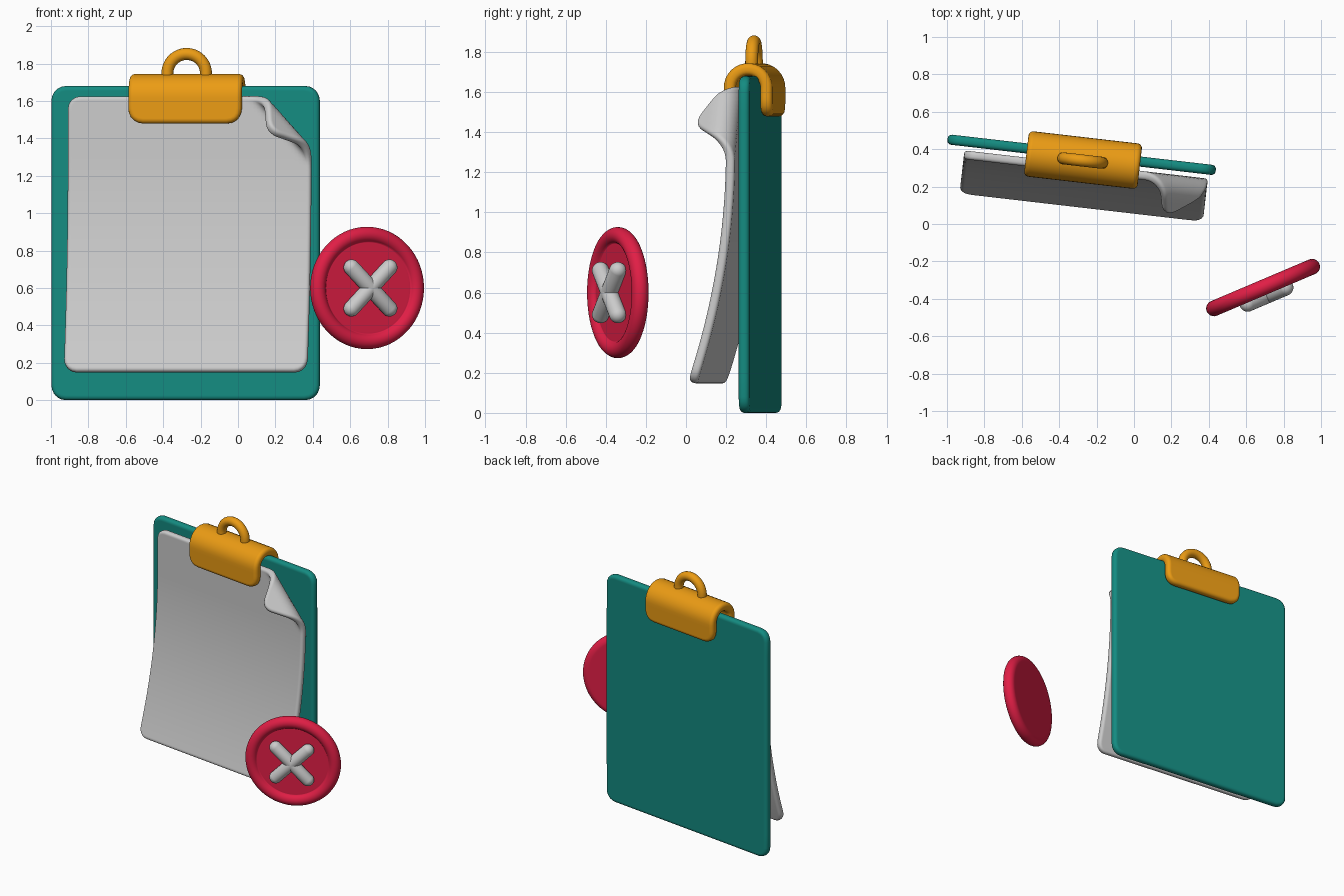
import bpy, bmesh
from math import sin, cos, pi, radians, hypot
from mathutils import Matrix, Vector

if "Cube" in bpy.data.objects:
    bpy.data.objects.remove(bpy.data.objects["Cube"])

BOARD = Matrix.Translation((-0.28, 0.37, 0)) @ Matrix.Rotation(radians(-6.6), 4, 'Z')
BUTTON = Matrix.Translation((0.69, -0.34, 0.6)) @ Matrix.Rotation(radians(23), 4, 'Z')


def material(name, rgb):
    m = bpy.data.materials.new(name)
    m.diffuse_color = (*rgb, 1)
    m.use_nodes = True
    m.node_tree.nodes["Principled BSDF"].inputs["Base Color"].default_value = m.diffuse_color
    return m


TEAL = material("teal", (0.007, 0.26, 0.22))
AMBER = material("amber", (0.83, 0.33, 0.007))
RED = material("red", (0.75, 0.013, 0.06))


def finish(name, bm, matrix, mat=None):
    bmesh.ops.recalc_face_normals(bm, faces=bm.faces)
    me = bpy.data.meshes.new(name)
    bm.to_mesh(me)
    bm.free()
    me.shade_smooth()
    if mat:
        me.materials.append(mat)
    ob = bpy.data.objects.new(name, me)
    ob.matrix_world = matrix
    bpy.context.collection.objects.link(ob)
    return ob


def ticks(lo, hi, r, step, n=3):
    """Grid positions with n extra lines inside each corner zone."""
    count = max(1, round((hi - lo - 2 * r) / step))
    mid = [lo + r + (hi - lo - 2 * r) * i / count for i in range(count + 1)]
    return [lo + r * i / n for i in range(n)] + mid + [hi - r + r * (i + 1) / n for i in range(n)]


def sheet(name, u0, u1, w0, w1, r, thick, bevel, step, shape, mat=None):
    """Rounded-corner sheet bent by shape(u, w), then thickened and softened."""
    bm = bmesh.new()
    rows = []
    for w in ticks(w0, w1, r, step):
        row = []
        for u in ticks(u0, u1, r, step):
            cu, cw = min(max(u, u0 + r), u1 - r), min(max(w, w0 + r), w1 - r)
            a, b = u - cu, w - cw
            k = max(abs(a), abs(b)) / hypot(a, b) if a and b else 1
            row.append(bm.verts.new(shape(cu + a * k, cw + b * k)))
        rows.append(row)
    for p, q in zip(rows, rows[1:]):
        for i in range(len(p) - 1):
            bm.faces.new((p[i], p[i + 1], q[i + 1], q[i]))
    ob = finish(name, bm, BOARD, mat)
    s = ob.modifiers.new("thickness", 'SOLIDIFY')
    s.thickness, s.offset = thick, 0
    b = ob.modifiers.new("soft_edges", 'BEVEL')
    b.width, b.segments, b.limit_method = bevel, 4, 'ANGLE'
    b.angle_limit, b.use_clamp_overlap = radians(50), False
    return ob


# Backing board
sheet("board", -0.722, 0.722, 0, 1.68, 0.08, 0.054, 0.022, 0.1,
      lambda u, w: (u, 0, w), TEAL)


# Paper: lower end lifts forward, top right corner curls over
def paper_shape(u, w):
    v = -0.072 - 0.185 * (max(0, 1.3 - w) / 1.13) ** 2
    nu, nw = cos(radians(42)), sin(radians(42))
    d = (u - 0.515) * nu + (w - 1.425) * nw
    if d > 0:
        R, amax = 0.06, radians(125)
        a = min(d / R, amax)
        extra = max(0, d - R * amax)
        move = R * sin(a) + extra * cos(a) - d
        u, w = u + move * nu, w + move * nw
        v -= R * (1 - cos(a)) + extra * sin(a)
    return (u, v, w)


sheet("paper", -0.625, 0.685, 0.15, 1.625, 0.07, 0.046, 0.018, 0.02, paper_shape)


# Clip: rounded plate folded over the top edge of the board
def clip_shape(u, t):
    R, vc, zc = 0.092, -0.027, 1.622
    a = max(-pi / 2, min(pi / 2, t / R))
    return (u, vc + R * sin(a), zc + R * cos(a) - max(0, abs(t) - R * pi / 2))


sheet("clip", -0.294, 0.316, -0.2875, 0.2875, 0.08, 0.06, 0.024, 0.02, clip_shape, AMBER)

# Hanging loop on the clip
bm = bmesh.new()
path = [(0.104, 1.70)] + [(0.104 * cos(pi * i / 24), 1.747 + 0.104 * sin(pi * i / 24))
                          for i in range(25)] + [(-0.104, 1.70)]
rings = []
for i, (x, z) in enumerate(path):
    a = pi * min(max(i - 1, 0), 24) / 24
    rings.append([bm.verts.new((0.009 + x + 0.032 * cos(b) * cos(a), -0.03 + 0.032 * sin(b),
                                z + 0.032 * cos(b) * sin(a)))
                  for b in (2 * pi * k / 20 for k in range(20))])
for p, q in zip(rings, rings[1:]):
    for k in range(20):
        bm.faces.new((p[k], p[k - 1], q[k - 1], q[k]))
bm.faces.new(rings[0])
bm.faces.new(rings[-1])
finish("clip_loop", bm, BOARD, AMBER)

# Button: lathed disc with a raised round rim and sunken face
bm = bmesh.new()
profile = [(0, -0.016), (0.235, -0.016), (0.243, -0.016)]
profile += [(0.285 + 0.042 * cos(radians(d)), -0.042 * sin(radians(d))) for d in range(158, -91, -15)]
profile += [(0.285, 0.042), (0.27, 0.042), (0, 0.042)]
verts = [bm.verts.new((r, y, 0)) for r, y in profile]
edges = [bm.edges.new(e) for e in zip(verts, verts[1:])]
bmesh.ops.spin(bm, geom=verts + edges, axis=(0, 1, 0), cent=(0, 0, 0), angle=2 * pi, steps=64)
bmesh.ops.remove_doubles(bm, verts=bm.verts, dist=0.0005)
finish("button", bm, BUTTON, RED)

# Crossed thread: two capsules
for name, angle in (("thread_a", 45), ("thread_b", -45)):
    bm = bmesh.new()
    bmesh.ops.create_uvsphere(bm, u_segments=24, v_segments=15, radius=0.043)
    for v in bm.verts:
        v.co.z += 0.155 if v.co.z > 0 else -0.155
    finish(name, bm, BUTTON @ Matrix.Translation((0, -0.047, 0)) @ Matrix.Rotation(radians(angle), 4, 'Y'))
